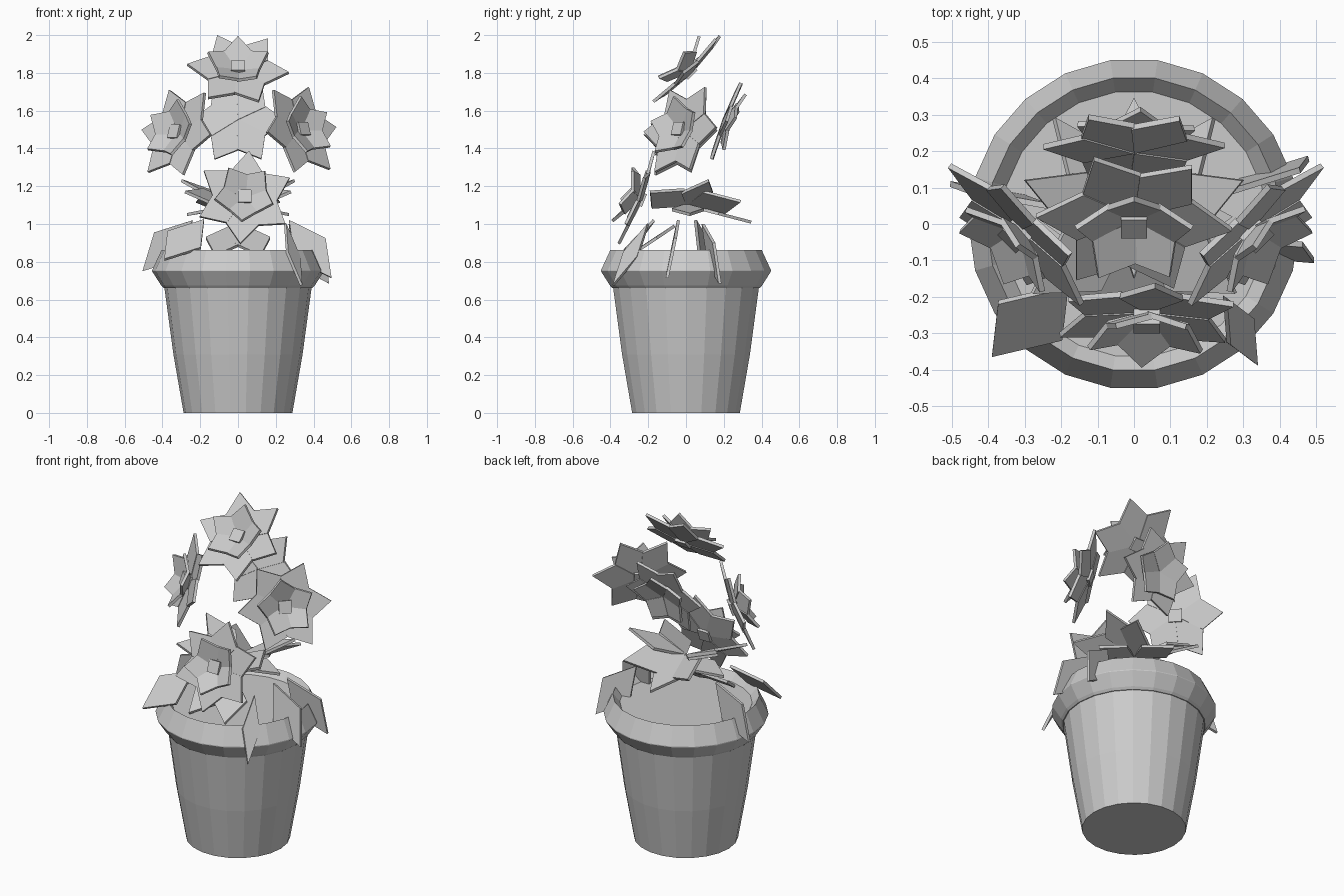
import bpy, bmesh, math
from mathutils import Vector, Matrix

if "Cube" in bpy.data.objects:
    bpy.data.objects.remove(bpy.data.objects["Cube"])

grey = bpy.data.materials.new("plain_grey")
grey.diffuse_color = (0.6, 0.6, 0.6, 1)
grey.use_nodes = True
grey.node_tree.nodes["Principled BSDF"].inputs["Base Color"].default_value = grey.diffuse_color
UP = Vector((0, 0, 1))


def finish(name, bm):
    bmesh.ops.recalc_face_normals(bm, faces=bm.faces)
    mesh = bpy.data.meshes.new(name)
    bm.to_mesh(mesh)
    bm.free()
    mesh.materials.append(grey)
    obj = bpy.data.objects.new(name, mesh)
    bpy.context.collection.objects.link(obj)
    return obj


def lathe(name, profile, sides=22):
    """Closed revolve: profile starts and ends with capped rings."""
    bm = bmesh.new()
    rings = []
    for r, z in profile:
        rings.append([bm.verts.new((r * math.cos(2 * math.pi * i / sides),
                                    r * math.sin(2 * math.pi * i / sides), z))
                      for i in range(sides)])
    for a, b in zip(rings, rings[1:]):
        for i in range(sides):
            j = (i + 1) % sides
            bm.faces.new((a[i], a[j], b[j], b[i]))
    bm.faces.new(rings[0])
    bm.faces.new(rings[-1])
    return finish(name, bm)


def kite(bm, base, tip, normal, half_width, belly=0.55, thick=0.016):
    """Thin kite-shaped plate from base to tip."""
    axis = tip - base
    side = axis.cross(normal).normalized()
    n = side.cross(axis).normalized() * thick / 2
    mid = base + axis * belly
    outline = [base, mid + side * half_width, tip, mid - side * half_width]
    top = [bm.verts.new(p + n) for p in outline]
    low = [bm.verts.new(p - n) for p in outline]
    bm.faces.new(top)
    bm.faces.new(low[::-1])
    for i in range(4):
        j = (i + 1) % 4
        bm.faces.new((top[i], low[i], low[j], top[j]))


def flower(name, centre, facing, start, length=0.265, cupping=1.0, heart=True):
    """Six outer petals, five cupped inner petals and a cube heart."""
    c, n = Vector(centre), Vector(facing).normalized()
    e1 = UP.cross(n).normalized()
    e2 = n.cross(e1)
    bm = bmesh.new()
    # count, first angle, length, half width, cup angle, lift
    rows = [(6, start, length, 0.088, 6, 0.0),
            (5, start + 24, length * 0.7, 0.075, 28, 0.012)]
    for count, first, reach, half, cup, lift in rows:
        t = math.radians(cup * cupping)
        for k in range(count):
            a = math.radians(first + 360 * k / count)
            radial = e1 * math.cos(a) + e2 * math.sin(a)
            out = radial * math.cos(t) + n * math.sin(t)
            face = n * math.cos(t) - radial * math.sin(t)
            origin = c + n * (lift + 0.004 * (k % 2))
            kite(bm, origin, origin + out * reach, face, half)
    if heart:
        rot = Matrix((e1, e2, n)).transposed().to_4x4()
        bmesh.ops.create_cube(bm, size=0.072,
                              matrix=Matrix.Translation(c + n * 0.02) @ rot)
    return finish(name, bm)


def leaf(name, base, tip, normal, half=0.1):
    bm = bmesh.new()
    kite(bm, Vector(base), Vector(tip), Vector(normal), half, 0.5)
    return finish(name, bm)


# Tapered pot with a flared rim
lathe("pot", [(0.288, 0), (0.342, 0.31), (0.39, 0.665), (0.39, 0.72), (0.3, 0.72)])
lathe("pot_rim", [(0.36, 0.662), (0.395, 0.662), (0.407, 0.675), (0.455, 0.75),
                  (0.455, 0.755), (0.405, 0.862), (0.365, 0.815), (0.365, 0.79)])
lathe("soil", [(0.36, 0.78), (0.366, 0.817)])

# Blossoms
flower("top_flower", (0, 0.025, 1.8), (0, -0.7, 0.7), -6, 0.272)
flower("left_flower", (-0.305, -0.01, 1.475), (-0.67, -0.67, 0.3), 57)
flower("right_flower", (0.315, -0.01, 1.49), (0.67, -0.67, 0.3), 3)
flower("front_flower", (0.035, -0.235, 1.13), (0, -0.9, 0.35), 25)
flower("back_flower", (0, 0.2, 1.55), (0, 0.93, -0.36), 0, 0.25, 0.5, heart=False)

# Leaves drooping over the rim: base, tip, facing, half width
drooping = [
    ((-0.18, -0.17, 1.02), (-0.39, -0.36, 0.81), (0, -0.65, 0.75), 0.11),
    ((0.25, -0.2, 1.0), (0.335, -0.385, 0.675), (0.75, -0.6, 0.2), 0.05),
    ((0.27, -0.04, 1.02), (0.495, -0.1, 0.715), (0.1, -1, 0.1), 0.1),
    ((0.27, 0.09, 1.0), (0.48, 0.18, 0.685), (-0.3, 1, 0.2), 0.1),
    ((-0.24, 0.05, 1.02), (-0.505, 0.11, 0.75), (0, -1, 0.1), 0.1),
    ((-0.03, -0.06, 0.99), (-0.12, -0.3, 0.83), (0, -0.5, 0.8), 0.1),
    ((0.03, -0.06, 0.99), (0.12, -0.3, 0.83), (0, -0.5, 0.8), 0.1),
]
for i, (base, tip, normal, half) in enumerate(drooping):
    leaf(f"drooping_leaf_{i + 1}", base, tip, normal, half)

# Whorl of leaves spreading from the middle, sides rolled inward
leaf("back_leaf", (0, 0, 1.1), (0, 0.345, 1.01), UP, 0.09)
for side, word in ((-1, "left"), (1, "right")):
    inward = (-side * 0.7, 0, 0.7)
    leaf(f"{word}_rear_leaf", (0, 0, 1.1), (side * 0.22, 0.29, 1.12), inward, 0.1)
    leaf(f"{word}_high_leaf", (0, 0, 1.1), (side * 0.3, 0.12, 1.23), UP, 0.09)
    leaf(f"{word}_front_leaf", (0, 0, 1.1), (side * 0.28, -0.19, 1.17), inward, 0.11)
    leaf(f"{word}_low_leaf", (0, 0, 1.1), (side * 0.27, 0.02, 1.05), UP, 0.085)
